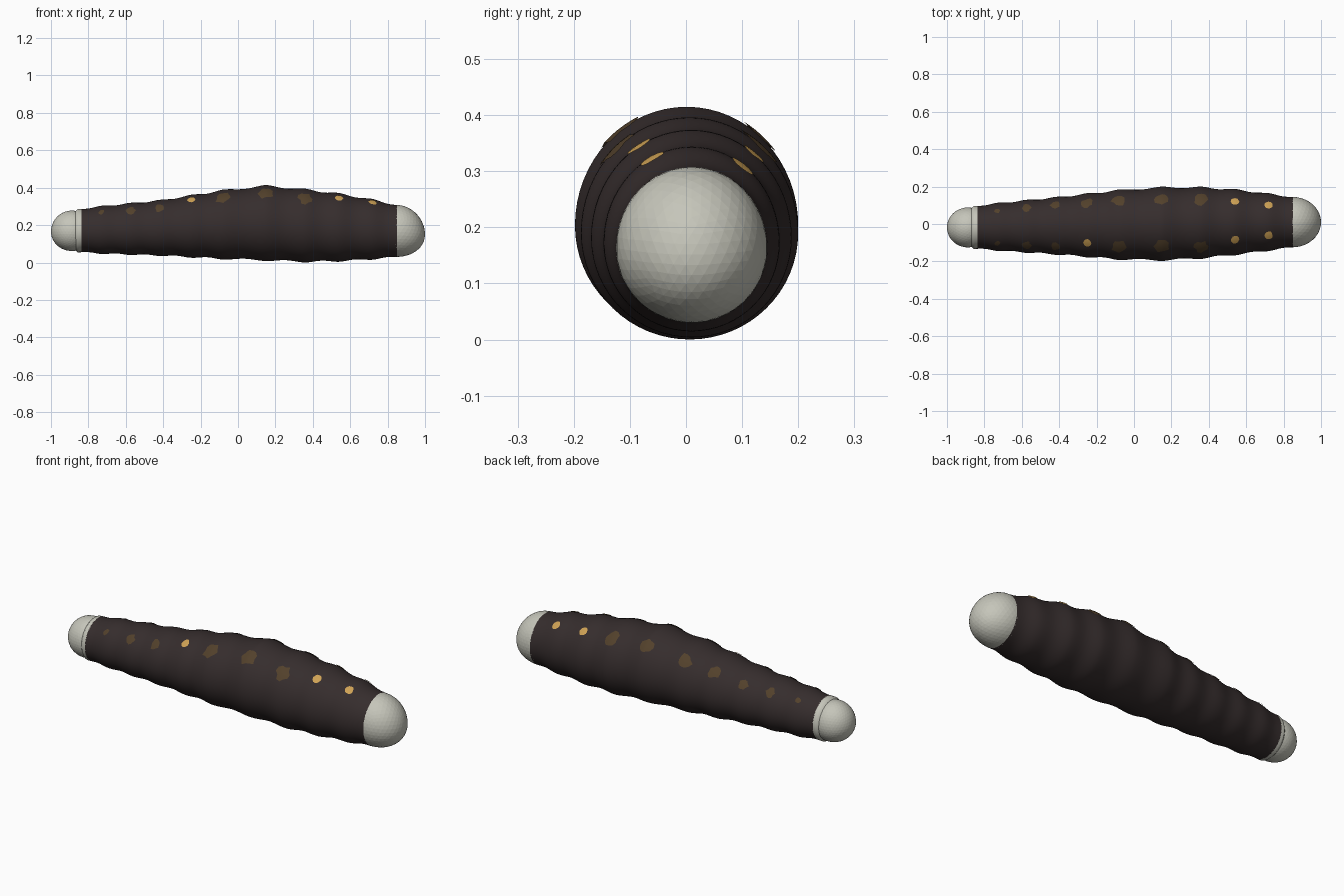
import bpy, bmesh, random
from math import sin, cos, pi, atan2, hypot
from mathutils import Vector

random.seed(4)
if "Cube" in bpy.data.objects:
    bpy.data.objects.remove(bpy.data.objects["Cube"])


def material(name, r, g, b):
    m = bpy.data.materials.new(name)
    m.use_nodes = True
    m.diffuse_color = (r, g, b, 1)
    bsdf = m.node_tree.nodes["Principled BSDF"]
    bsdf.inputs["Base Color"].default_value = (r, g, b, 1)
    bsdf.inputs["Roughness"].default_value = 0.8
    return m


DARK = material("dark brown skin", 0.036, 0.026, 0.026)
PALE = material("pale grey", 0.56, 0.56, 0.49)
GOLD = material("gold spot", 0.62, 0.36, 0.09)
DULL = material("dull brown spot", 0.085, 0.052, 0.024)

# Body envelope: x, top z, bottom z, left-side y, right-side y
ENVELOPE = [(-0.87, .285, .055, .095, -.132), (-0.72, .305, .045, .115, -.145),
            (-0.42, .335, .035, .145, -.165), (-0.08, .39, .016, .185, -.193),
            (0.15, .415, .008, .2, -.198), (0.36, .395, 0, .2, -.187),
            (0.54, .372, .004, .188, -.168), (0.72, .34, .015, .165, -.145),
            (0.86, .307, .029, .145, -.125)]
SEGMENTS = [-0.87, -0.73, -0.575, -0.42, -0.25, -0.08, 0.15, 0.36, 0.54, 0.72, 0.88]


def envelope(x):
    x = min(max(x, ENVELOPE[0][0]), ENVELOPE[-1][0])
    for a, b in zip(ENVELOPE, ENVELOPE[1:]):
        if x <= b[0]:
            t = (x - a[0]) / (b[0] - a[0])
            return [p + (q - p) * t for p, q in zip(a[1:], b[1:])]


def ripple(x):
    # swells at each segment centre, pinches between them
    for a, b in zip(SEGMENTS, SEGMENTS[1:]):
        if a <= x <= b:
            return 1 - 0.045 * sin(pi * (x - a) / (b - a)) ** 2
    return 1


def centre(x):
    top, low, left, right = envelope(x)
    return Vector((x, (left + right) / 2, low + 0.48 * (top - low)))


def skin(x, angle, lift=0.0):
    top, low, left, right = envelope(x)
    c = centre(x)
    up = top - c.z if sin(angle) > 0 else c.z - low
    f = ripple(x)
    return c + Vector((0, cos(angle) * ((left - right) / 2 * f + lift),
                       sin(angle) * (up * f + lift)))


def finish(bm, name, mat, smooth):
    bmesh.ops.recalc_face_normals(bm, faces=bm.faces)
    mesh = bpy.data.meshes.new(name)
    bm.to_mesh(mesh)
    bm.free()
    mesh.materials.append(mat)
    for p in mesh.polygons:
        p.use_smooth = smooth
    obj = bpy.data.objects.new(name, mesh)
    bpy.context.collection.objects.link(obj)
    return obj


# Segmented body tube
def tube(name, x0, x1, rows, mat, lift=0.0, sides=64):
    bm = bmesh.new()
    rings = []
    for i in range(rows + 1):
        x = x0 + (x1 - x0) * i / rows
        rings.append([bm.verts.new(skin(x, 2 * pi * k / sides, lift)) for k in range(sides)])
    for a, b in zip(rings, rings[1:]):
        for k in range(sides):
            n = (k + 1) % sides
            bm.faces.new((a[k], a[n], b[n], b[k]))
    return bm, rings, name, mat


bm, rings, *_ = tube("body", -0.84, 0.85, 150, DARK)
finish(bm, "body", DARK, True)


# Faceted end caps shaped to the body section
def cap(name, x, length, width, keep):
    bm = bmesh.new()
    bmesh.ops.create_icosphere(bm, subdivisions=4, radius=1)
    bmesh.ops.delete(bm, geom=[v for v in bm.verts if v.co.x * keep < -0.65], context="VERTS")
    for v in bm.verts:
        r, a = hypot(v.co.y, v.co.z) * width, atan2(v.co.z, v.co.y)
        c = centre(x)
        p = c + (skin(x, a) - c) * r
        p.x = x + v.co.x * length
        p.z -= 0.012 * max(0, v.co.x) ** 2
        v.co = p
    finish(bm, name, PALE, False)


cap("front_cap", 0.847, 0.153, 1.0, 1)
cap("rear_cap", -0.888, 0.112, 0.94, -1)

# Pale rim closing the body behind the rear cap
bm, rings, *_ = tube("rear_rim", -0.858, -0.838, 3, PALE)
inner = []
for v in rings[0]:
    c = centre(-0.87)
    p = c + (v.co - c) * 0.88
    p.x = -0.872
    inner.append(bm.verts.new(p))
for k in range(len(inner)):
    n = (k + 1) % len(inner)
    bm.faces.new((inner[k], inner[n], rings[0][n], rings[0][k]))
finish(bm, "rear_rim", PALE, True)


# Thin spots laid along both upper flanks
def spot(name, x, y, rx, ry, mat, wobble):
    c, (top, low, left, right) = centre(x), envelope(x)
    half = (left - right) / 2 * ripple(x)
    u = (y - c.y) / half
    a0 = atan2((1 - u * u) ** 0.5, u)
    jitter = [1 + random.uniform(-wobble, wobble) for _ in range(12)]
    bm = bmesh.new()
    mid = bm.verts.new(skin(x, a0, 0.003))
    rows = []
    for s in (0.35, 0.7, 1):
        rows.append([bm.verts.new(skin(x + rx * s * j * cos(k * pi / 6),
                                       a0 + ry / half * s * j * sin(k * pi / 6), 0.003))
                     for k, j in enumerate(jitter)])
    for k in range(12):
        n = (k + 1) % 12
        bm.faces.new((mid, rows[0][k], rows[0][n]))
        for a, b in zip(rows, rows[1:]):
            bm.faces.new((a[k], b[k], b[n], a[n]))
    finish(bm, name, mat, True)


LEFT_Y = [.068, .085, .102, .112, .127, .133, .132, .12, .10]
RIGHT_Y = [-.102, -.112, -.118, -.1, -.124, -.12, -.122, -.083, -.06]
SIZES = [.015, .025, .026, .03, .038, .038, .036, .022, .022]
for i, x in enumerate(SEGMENTS[1:-1]):
    for side, ys in (("left", LEFT_Y), ("right", RIGHT_Y)):
        gold = i > 6 or (i == 3 and side == "right")
        size = 0.022 if gold else SIZES[i]
        spot(f"{side}_spot_{i + 1}", x, ys[i], size, size * 1.05,
             GOLD if gold else DULL, 0.08 if gold else 0.22)
